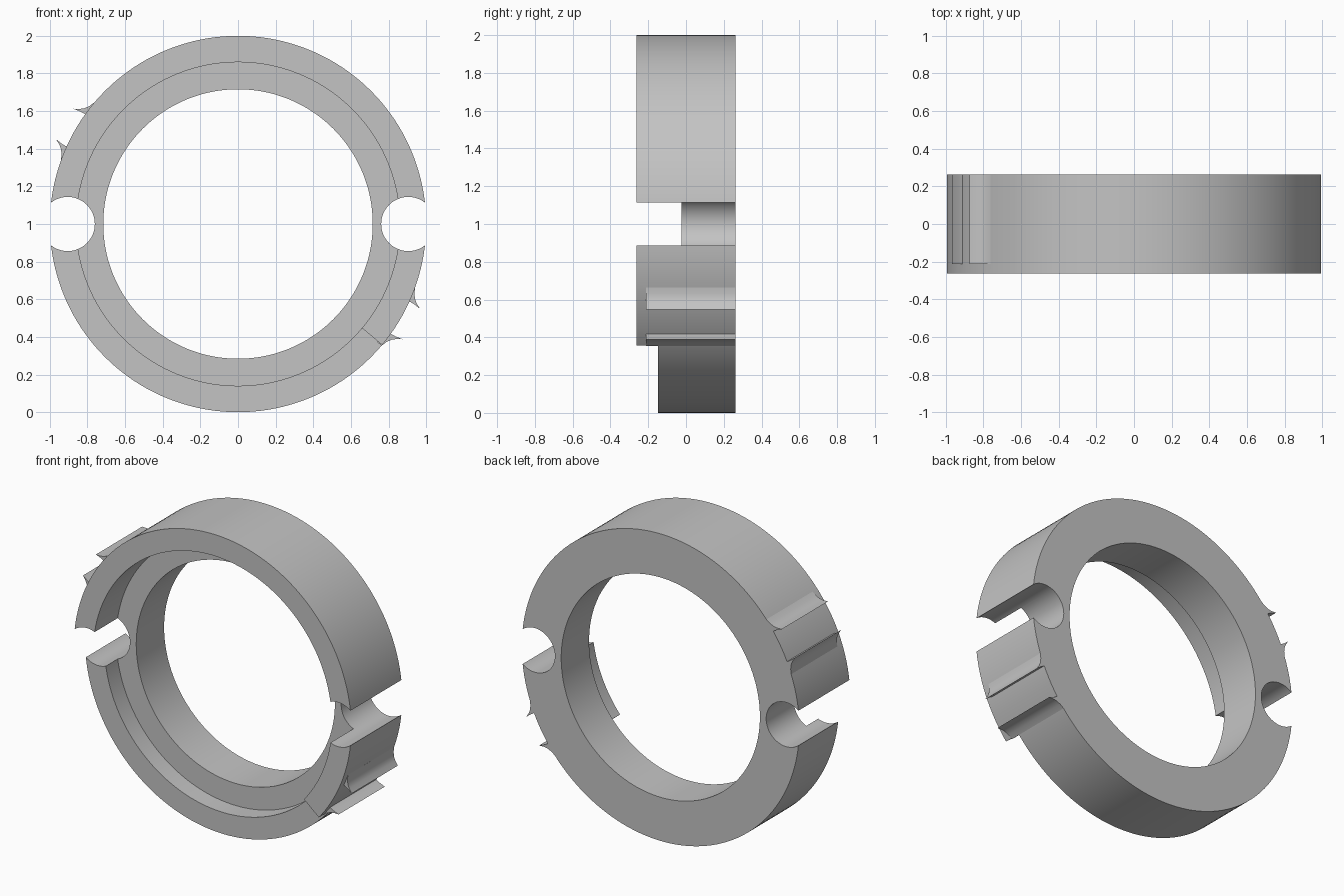
import bpy, bmesh, math

cube = bpy.data.objects.get("Cube")
if cube:
    bpy.data.objects.remove(cube, do_unlink=True)

HALF = 0.262      # half depth of the ring
FLOOR = -0.025    # recessed ledge
SEGS = 160

grey = bpy.data.materials.new("plain_grey")
grey.use_nodes = True
grey.diffuse_color = (0.55, 0.55, 0.55, 1)
grey.node_tree.nodes["Principled BSDF"].inputs["Base Color"].default_value = (0.55, 0.55, 0.55, 1)


def polar(radius, degrees):
    a = math.radians(degrees)
    return radius * math.cos(a), 1 + radius * math.sin(a)


def circle(radius, cx=0, segs=SEGS):
    pts = [polar(radius, 360 * i / segs) for i in range(segs)]
    return [(x + cx, z) for x, z in pts]


def prism(name, outline, front, back):
    """Extrude an x-z outline along y."""
    bm = bmesh.new()
    face = bm.faces.new([bm.verts.new((x, front, z)) for x, z in outline])
    out = bmesh.ops.extrude_face_region(bm, geom=[face])
    moved = [v for v in out["geom"] if isinstance(v, bmesh.types.BMVert)]
    bmesh.ops.translate(bm, verts=moved, vec=(0, back - front, 0))
    bmesh.ops.recalc_face_normals(bm, faces=bm.faces)
    mesh = bpy.data.meshes.new(name)
    bm.to_mesh(mesh)
    bm.free()
    mesh.materials.append(grey)
    obj = bpy.data.objects.new(name, mesh)
    bpy.context.collection.objects.link(obj)
    return obj


def combine(target, other, operation):
    mod = target.modifiers.new("combine", 'BOOLEAN')
    mod.operation = operation
    mod.solver = 'EXACT'
    mod.object = other
    bpy.context.view_layer.objects.active = target
    bpy.ops.object.modifier_apply(modifier=mod.name)
    bpy.data.objects.remove(other, do_unlink=True)


# Ring body with its bore and front counterbore
ring = prism("ring_body", circle(1.0), -HALF, HALF)
combine(ring, prism("bore", circle(0.716), -1, 1), 'DIFFERENCE')
combine(ring, prism("counterbore", circle(0.86), -1, FLOOR), 'DIFFERENCE')

# Lower rim is set back between the left notch and the raised end block
sector = [(0, 1)] + [polar(1.3, 180 + 140 * i / 20) for i in range(21)]
combine(ring, prism("rim_step", sector, -1, -0.147), 'DIFFERENCE')

# Curved fins in two opposite pairs: (degrees from pair centre, radius)
fin_profile = [(5.7, 0.97), (5.7, 1.0), (5.5, 1.03), (5.0, 1.068), (6.0, 1.04),
               (7.0, 1.022), (8.5, 1.008), (10.3, 1.0), (10.3, 0.97)]
for centre in (150, 330):
    for side in (-1, 1):
        outline = [polar(r, centre + side * a) for a, r in fin_profile]
        combine(ring, prism("fin", outline, -0.213, HALF), 'UNION')

# Round side notches
for side in (-1, 1):
    combine(ring, prism("notch", circle(0.144, side * 0.905, 64), -1, 1), 'DIFFERENCE')

# Smooth curved walls, crisp edges
bpy.ops.object.select_all(action='DESELECT')
ring.select_set(True)
bpy.context.view_layer.objects.active = ring
bpy.ops.object.shade_smooth_by_angle(angle=math.radians(25))
